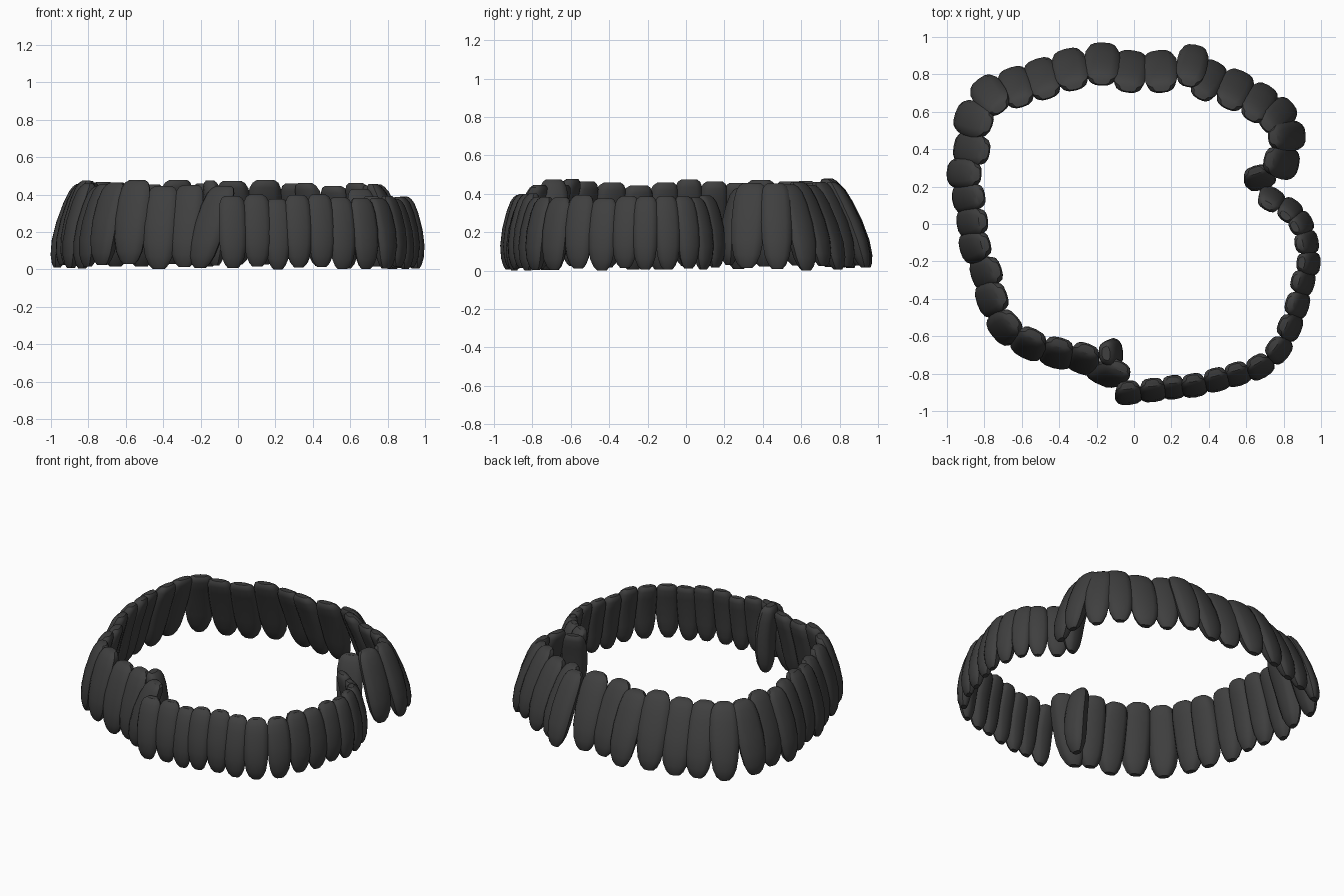
import bpy, bmesh, math, random
from mathutils import Matrix, Vector

if "Cube" in bpy.data.objects:
    bpy.data.objects.remove(bpy.data.objects["Cube"])
random.seed(4)

mat = bpy.data.materials.new("dark grey stone")
mat.diffuse_color = (0.05, 0.05, 0.05, 1)
mat.use_nodes = True
mat.node_tree.nodes["Principled BSDF"].inputs["Base Color"].default_value = mat.diffuse_color

# Plan positions (x, y) of the tall and the short run of slabs, clockwise from above
TALL = [(-.14, -.79), (-.27, -.72), (-.41, -.69), (-.56, -.64), (-.69, -.55), (-.76, -.40),
        (-.79, -.26), (-.85, -.12), (-.865, .01), (-.885, .14), (-.91, .27), (-.87, .40),
        (-.86, .56), (-.77, .69), (-.63, .735), (-.49, .78), (-.34, .83), (-.17, .86),
        (-.02, .82), (.14, .82), (.31, .85), (.40, .77), (.54, .72), (.67, .65),
        (.77, .58), (.82, .47), (.79, .33)]
SHORT = [(.73, .13), (.83, .07), (.89, .00), (.92, -.10), (.93, -.21), (.90, -.31),
         (.87, -.43), (.83, -.55), (.77, -.67), (.67, -.76), (.55, -.80), (.44, -.83),
         (.32, -.86), (.21, -.87), (.10, -.885), (-.03, -.90)]

# Upright profile of one slab: height fraction, width factor, depth factor
RINGS = [(0, .35, .35), (.05, .58, .6), (.15, .80, .85), (.32, .95, 1), (.55, 1, 1),
         (.78, .97, .95), (.91, .87, .85), (.97, .72, .65), (1, .5, .4)]
SIDES = 14


def slab(name, x, y, yaw, width, depth, lean, z0, height, roll=0.0):
    """Rounded slab: bulging outside, flatter and narrower inside, leaning inwards."""
    bm = bmesh.new()
    loops = []
    for t, w, d in RINGS:
        centre = lean * (0.5 - t) + 0.02 * math.sin(math.pi * t) - 0.005
        loop = []
        for i in range(SIDES):
            a = 2 * math.pi * i / SIDES
            c, s = math.cos(a), math.sin(a)
            u = depth / 2 * d * math.copysign(abs(c) ** .8, c)
            v = width / 2 * w * math.copysign(abs(s) ** .75, s) * (1 if c > -.1 else .88)
            loop.append(bm.verts.new((centre + u, v + roll * (t - .5), z0 + height * t)))
        loops.append(loop)
    for lo, hi in zip(loops, loops[1:]):
        for i in range(SIDES):
            j = (i + 1) % SIDES
            bm.faces.new((lo[i], lo[j], hi[j], hi[i]))
    bm.faces.new(loops[0][::-1])
    bm.faces.new(loops[-1])
    bm.transform(Matrix.Translation((x, y, 0)) @ Matrix.Rotation(yaw, 4, 'Z'))
    me = bpy.data.meshes.new(name)
    bm.to_mesh(me)
    bm.free()
    me.materials.append(mat)
    ob = bpy.data.objects.new(name, me)
    bpy.context.collection.objects.link(ob)
    return ob


def run(name, pts, wmin, wmax, depth, lean, height, zmax):
    """Row of slabs facing outwards along a path, each a little wider than its spacing."""
    for i, p in enumerate(pts):
        a = Vector(pts[max(i - 1, 0)])
        b = Vector(pts[min(i + 1, len(pts) - 1)])
        step = b - a
        yaw = math.atan2(step.x, -step.y)
        gap = step.length / (2 if 0 < i < len(pts) - 1 else 1)
        width = min(max(gap * 1.28, wmin), wmax)
        back = max(0, p[1]) if name == "tall_slab" else 0
        roll = .09 if name == "tall_slab" and i == 0 else 0
        slab(f"{name}_{i + 1}", p[0], p[1], yaw, width, depth, lean + .09 * back,
             random.uniform(0, zmax), height + random.uniform(-.008, .008), roll)


run("tall_slab", TALL, .165, .195, .105, .10, .445, .03)
run("short_slab", SHORT, .13, .155, .09, .06, .38, .015)

# Slabs that curl inwards at the two ends of the tall run
slab("front_end_slab", -.13, -.69, math.radians(5), .16, .11, .03, .02, .455)
slab("right_end_slab", .67, .25, math.radians(-72), .17, .09, .07, .03, .40, -.02)

bpy.ops.object.select_all(action='SELECT')
bpy.context.view_layer.objects.active = bpy.context.selected_objects[0]
bpy.ops.object.shade_smooth_by_angle(angle=math.radians(35))
